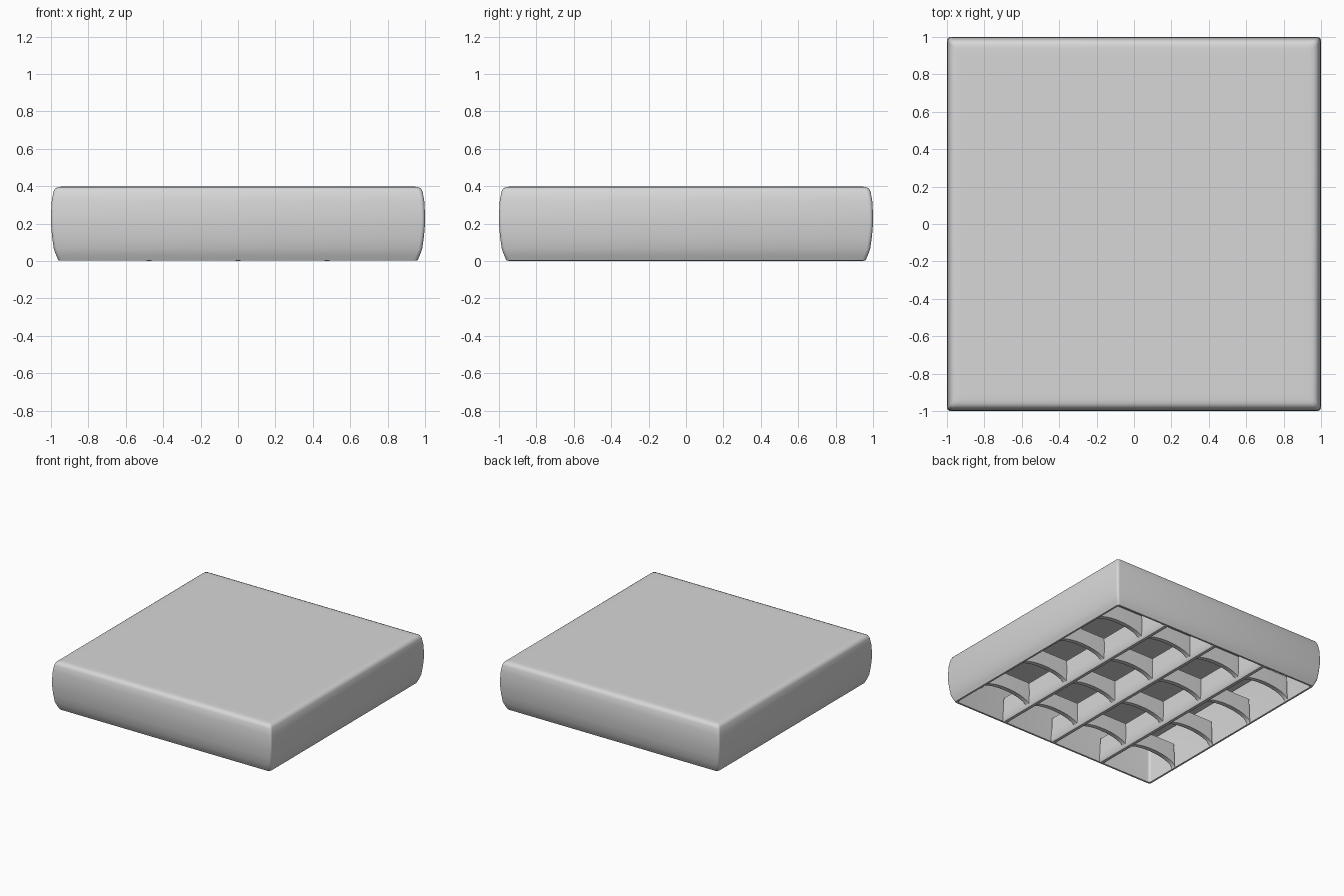
import bpy
import math

cube = bpy.data.objects.get("Cube")
if cube:
    bpy.data.objects.remove(cube, do_unlink=True)

grey = bpy.data.materials.new("light_grey")
grey.use_nodes = True
colour = (0.68, 0.68, 0.68, 1)
grey.diffuse_color = colour
grey.node_tree.nodes["Principled BSDF"].inputs["Base Color"].default_value = colour

PITCH = 0.475      # width of one channel
RAIL = 0.022       # half thickness of the rails at the bottom
GRID_TOP = 0.21    # height of the louvre grid
STEPS = 16


def make(name, verts, faces, angle):
    mesh = bpy.data.meshes.new(name)
    mesh.from_pydata(verts, [], faces)
    mesh.materials.append(grey)
    obj = bpy.data.objects.new(name, mesh)
    bpy.context.collection.objects.link(obj)
    bpy.ops.object.select_all(action='DESELECT')
    obj.select_set(True)
    bpy.context.view_layer.objects.active = obj
    bpy.ops.object.mode_set(mode='EDIT')
    bpy.ops.mesh.select_all(action='SELECT')
    bpy.ops.mesh.normals_make_consistent(inside=False)
    bpy.ops.object.mode_set(mode='OBJECT')
    bpy.ops.object.shade_smooth_by_angle(angle=math.radians(angle))
    return obj


def rounded_square(half, z, radius=0.02, segments=4):
    ring = []
    for corner in range(4):
        mid = math.pi / 2 * corner + math.pi / 4
        c = (half - radius) * math.sqrt(2)
        for i in range(segments + 1):
            a = math.pi / 2 * (corner + i / segments)
            ring.append((c * math.cos(mid) + radius * math.cos(a),
                         c * math.sin(mid) + radius * math.sin(a), z))
    return ring


# Housing: bulging sides, flat top, hollow underside
profile = [(0.95, 0.37), (0.965, 0.2), (0.945, 0.004), (0.96, 0.004), (0.972, 0.03),
           (0.985, 0.065), (0.994, 0.13), (1.0, 0.2), (1.0, 0.25), (0.996, 0.32),
           (0.987, 0.37), (0.978, 0.388), (0.96, 0.396), (0.94, 0.398), (0.9, 0.398)]
rings = [rounded_square(h, z) for h, z in profile]
n = len(rings[0])
verts = [p for ring in rings for p in ring]
faces = [list(range(n)), list(range(len(verts) - n, len(verts)))]
for r in range(len(rings) - 1):
    for i in range(n):
        j = (i + 1) % n
        faces.append((r * n + i, r * n + j, (r + 1) * n + j, (r + 1) * n + i))
make("housing", verts, faces, 50)

# Rails: tapered bars running front to back
for x in (-PITCH, 0, PITCH):
    outline = [(-0.012, 0), (0.012, 0), (RAIL, 0.012), (0.012, 0.1), (0.008, GRID_TOP),
               (-0.008, GRID_TOP), (-0.012, 0.1), (-RAIL, 0.012)]
    m = len(outline)
    verts = [(x + dx, y, z) for y in (-0.95, 0.95) for dx, z in outline]
    faces = [(i, (i + 1) % m, m + (i + 1) % m, m + i) for i in range(m)]
    faces += [list(range(m)), list(range(m, 2 * m))]
    make("rail", verts, faces, 50)

# Cross blades: plates with an arched lower edge in every channel
for y in (-0.66, -0.22, 0.22, 0.66):
    verts, faces = [], []
    for channel in range(4):
        centre = PITCH * (channel - 1.5)
        start = len(verts)
        for i in range(STEPS + 1):
            t = math.pi * i / STEPS
            x = centre - (PITCH / 2 - 0.01) * math.cos(t)
            z = 0.003 + 0.075 * math.sin(t)
            verts += [(x, y - 0.018, z), (x, y + 0.018, z),
                      (x, y + 0.008, GRID_TOP), (x, y - 0.008, GRID_TOP)]
        for i in range(STEPS):
            a = start + 4 * i
            for k in range(4):
                j = (k + 1) % 4
                faces.append((a + k, a + j, a + 4 + j, a + 4 + k))
    make("cross_blade", verts, faces, 40)
